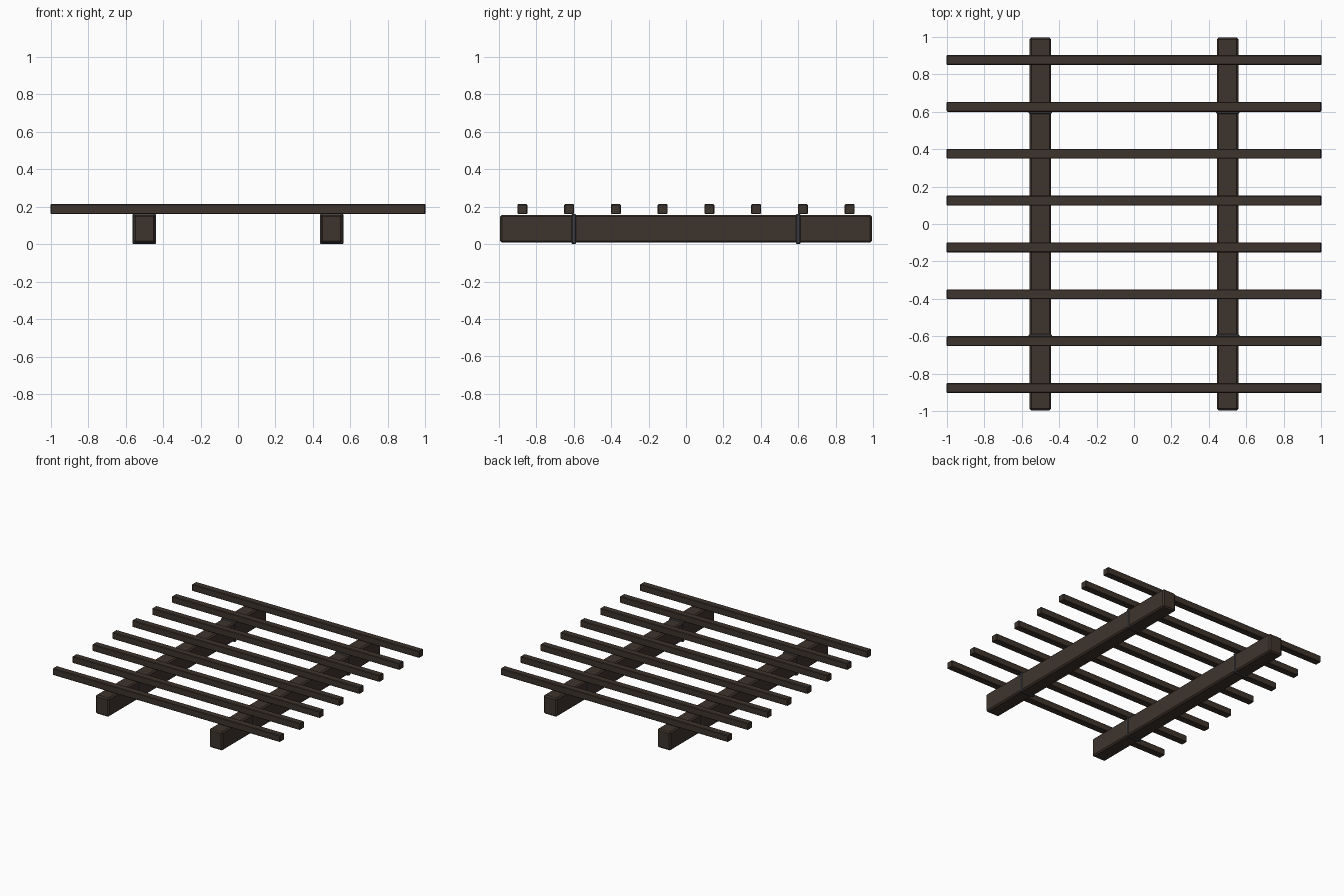
import bpy

if "Cube" in bpy.data.objects:
    bpy.data.objects.remove(bpy.data.objects["Cube"])


def material(name, color):
    m = bpy.data.materials.new(name)
    m.diffuse_color = color
    m.use_nodes = True
    m.node_tree.nodes["Principled BSDF"].inputs["Base Color"].default_value = m.diffuse_color
    return m


WOOD = material("dark_wood", (0.048, 0.034, 0.026, 1))
IRON = material("dark_iron", (0.055, 0.055, 0.06, 1))


def box(name, center, size, mat, bevel):
    bpy.ops.mesh.primitive_cube_add(size=1, location=center)
    ob = bpy.context.object
    ob.name = name
    ob.scale = size
    bpy.ops.object.transform_apply(location=False, rotation=False, scale=True)
    ob.data.materials.append(mat)
    mod = ob.modifiers.new("edge_bevel", 'BEVEL')
    mod.width = bevel
    mod.segments = 1
    return ob


# Two long support beams, each wrapped by two iron straps
for side, x in (("left", -0.5), ("right", 0.5)):
    box(f"{side}_beam", (x, 0, 0.082), (0.116, 1.99, 0.149), WOOD, 0.01)
    for end, y in (("front", -0.6), ("back", 0.6)):
        box(f"{side}_{end}_strap", (x, y, 0.081), (0.126, 0.025, 0.162), IRON, 0.006)

# Eight thin cross slats resting on the beams
for i in range(8):
    box(f"slat_{i + 1}", (0, -0.875 + 0.25 * i, 0.187), (2.0, 0.053, 0.053), WOOD, 0.004)
